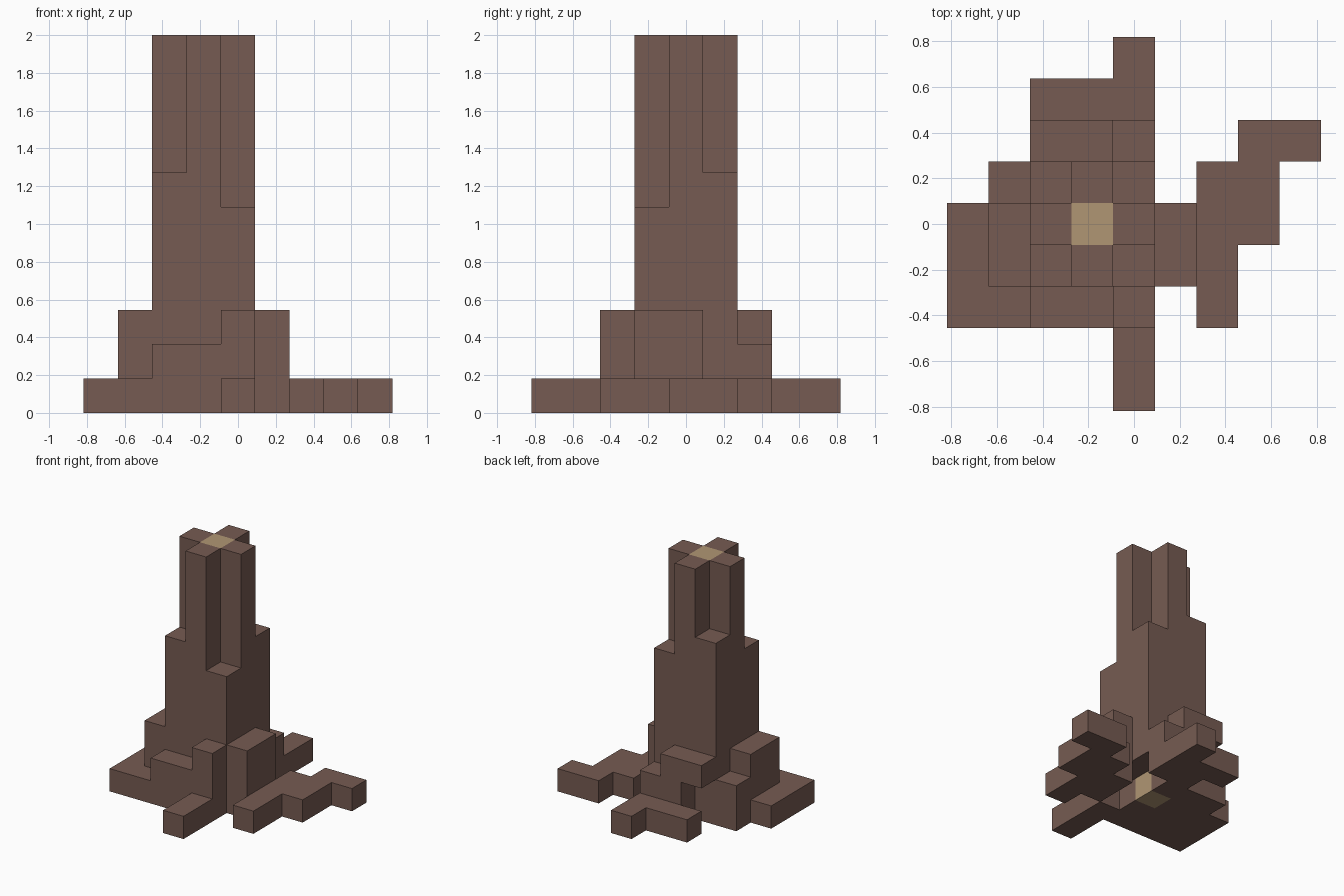
import bpy
import bmesh
from mathutils import Vector

if "Cube" in bpy.data.objects:
    bpy.data.objects.remove(bpy.data.objects["Cube"], do_unlink=True)

UNIT = 2 / 11      # edge of one block; the model is 9 x 9 x 11 blocks
HALF = 4.5


def make_material(name, rgb):
    mat = bpy.data.materials.new(name)
    mat.use_nodes = True
    colour = (*rgb, 1.0)
    mat.diffuse_color = colour
    mat.node_tree.nodes["Principled BSDF"].inputs["Base Color"].default_value = colour
    return mat


bark = make_material("bark brown", (0.181, 0.105, 0.084))
wood = make_material("heartwood tan", (0.434, 0.305, 0.174))


def block(name, xs, ys, zs, mat=bark):
    """Box spanning block edges (start, end) along each axis."""
    lo = Vector((xs[0] - HALF, ys[0] - HALF, zs[0])) * UNIT
    hi = Vector((xs[1] - HALF, ys[1] - HALF, zs[1])) * UNIT
    bm = bmesh.new()
    bmesh.ops.create_cube(bm, size=1)
    bmesh.ops.scale(bm, vec=hi - lo, verts=bm.verts)
    bmesh.ops.translate(bm, vec=(lo + hi) / 2, verts=bm.verts)
    mesh = bpy.data.meshes.new(name)
    bm.to_mesh(mesh)
    bm.free()
    mesh.materials.append(mat)
    obj = bpy.data.objects.new(name, mesh)
    bpy.context.collection.objects.link(obj)


# Core and the four tall ridges around it
block("heartwood_core", (3, 4), (4, 5), (0, 11), wood)
block("front_ridge", (3, 4), (3, 4), (0, 11))
block("back_ridge", (3, 4), (5, 6), (0, 11))
block("right_ridge", (2, 3), (4, 5), (0, 11))
block("left_ridge", (4, 5), (4, 5), (1, 11))

# Lower corner posts filling the trunk
block("front_right_post", (2, 3), (3, 4), (0, 7))
block("back_right_post", (2, 3), (5, 6), (0, 8))
block("back_left_post", (4, 5), (5, 6), (1, 7))
block("front_left_post", (4, 5), (3, 4), (1, 6))

# Right side roots
block("right_buttress", (1, 2), (3, 5), (0, 3))
block("right_back_step", (1, 2), (5, 6), (0, 2))
block("right_root", (0, 1), (2, 5), (0, 1))
block("right_front_root", (1, 2), (2, 3), (0, 1))

# Front roots
block("front_step", (2, 4), (2, 3), (0, 2))
block("front_buttress", (4, 5), (2, 3), (0, 3))
block("front_root", (4, 5), (0, 2), (0, 1))

# Left roots, stepping away from the trunk
block("left_buttress", (5, 6), (3, 5), (0, 3))
block("left_root_inner", (6, 7), (2, 6), (0, 1))
block("left_root_middle", (7, 8), (4, 7), (0, 1))
block("left_root_tip", (8, 9), (6, 7), (0, 1))

# Back roots with an overhanging ledge
block("back_ledge", (2, 4), (6, 7), (2, 3))
block("back_buttress", (3, 5), (6, 7), (0, 2))
block("back_root", (2, 5), (7, 8), (0, 1))
block("back_root_tip", (4, 5), (8, 9), (0, 1))
